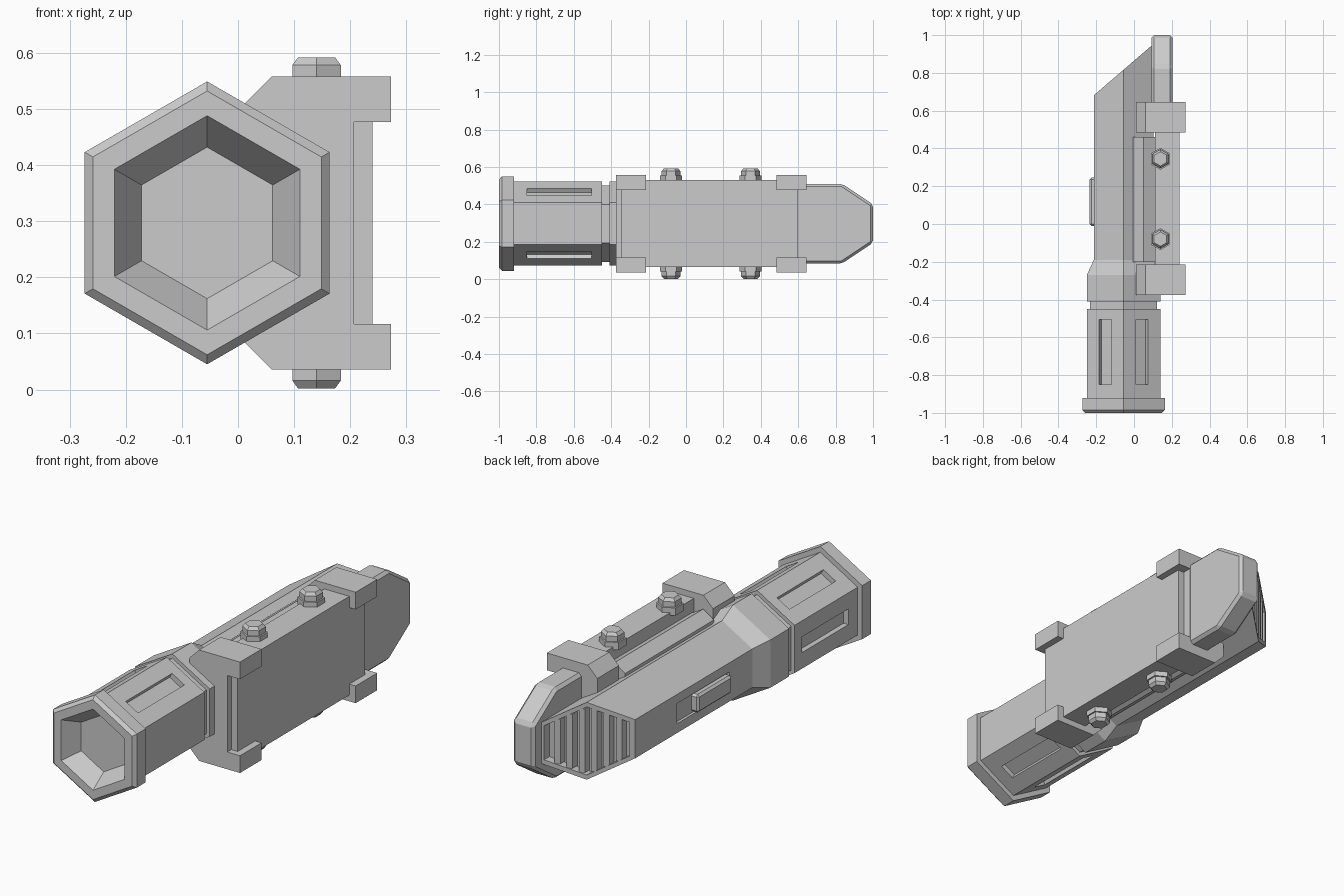
import bpy, bmesh, math
from mathutils import Vector, Matrix

old = bpy.data.objects.get("Cube")
if old:
    bpy.data.objects.remove(old)

CX, CZ = -0.055, 0.297          # barrel axis
APOTHEM = math.cos(math.pi / 6)
SLOPE = 0.86                    # slanted rear cut

grey = bpy.data.materials.new("plain grey")
grey.use_nodes = True
tone = (0.6, 0.6, 0.6, 1)
grey.diffuse_color = tone
grey.node_tree.nodes["Principled BSDF"].inputs["Base Color"].default_value = tone


def make(name, rings, bevel=0):
    """Skin a list of equal-length point rings into a closed solid."""
    bm = bmesh.new()
    loops = [[bm.verts.new(p) for p in ring] for ring in rings]
    n = len(loops[0])
    for a, b in zip(loops, loops[1:]):
        for i in range(n):
            j = (i + 1) % n
            bm.faces.new((a[i], a[j], b[j], b[i]))
    bm.faces.new(loops[0])
    bm.faces.new(loops[-1][::-1])
    bmesh.ops.recalc_face_normals(bm, faces=bm.faces)
    mesh = bpy.data.meshes.new(name)
    bm.to_mesh(mesh)
    bm.free()
    mesh.materials.append(grey)
    obj = bpy.data.objects.new(name, mesh)
    bpy.context.collection.objects.link(obj)
    if bevel:
        mod = obj.modifiers.new("edge bevel", "BEVEL")
        mod.width, mod.segments = bevel, 1
    return obj


def hexagon(r, y, skew=0):
    pts = []
    for k in range(6):
        a = math.radians(30 + 60 * k)
        x = r * math.cos(a)
        pts.append((CX + x, y + skew * x, CZ + r * math.sin(a)))
    return pts


def along_y(name, profile, y0, y1):
    return make(name, [[(x, y, z) for x, z in profile] for y in (y0, y1)])


def box(name, lo, hi, bevel=0):
    rect = [(lo[0], lo[2]), (hi[0], lo[2]), (hi[0], hi[2]), (lo[0], hi[2])]
    return make(name, [[(x, y, z) for x, z in rect] for y in (lo[1], hi[1])], bevel)


def cut(target, cutter):
    cutter.hide_render = True
    cutter.hide_viewport = True
    cutter.display_type = "WIRE"
    mod = target.modifiers.new("cut", "BOOLEAN")
    mod.operation, mod.solver, mod.object = "DIFFERENCE", "EXACT", cutter


# Hexagonal barrel, from the bottom of the front recess to the slanted rear
stations = [(0.135, -0.92), (0.191, -1), (0.235, -1), (0.252, -0.985), (0.252, -0.92),
            (0.225, -0.92), (0.225, -0.45), (0.205, -0.45), (0.205, -0.41),
            (0.225, -0.41), (0.225, -0.27), (0.182, -0.19)]
barrel = make("barrel", [hexagon(r, y) for r, y in stations] + [hexagon(0.182, 0.817, SLOPE)])

# Long grip slots on every face but the one beside the mount
for k in range(1, 6):
    slot = box("grip_slot_cutter", (0.17, -0.85, -0.037), (0.23, -0.505, 0.037))
    slot.data.transform(Matrix.Translation((CX, 0, CZ)) @ Matrix.Rotation(math.radians(60 * k), 4, "Y"))
    cut(barrel, slot)

# Side switch in its shallow track
cut(barrel, box("switch_track_cutter", (-0.26, -0.02, 0.25), (-0.2, 0.37, 0.345)))
box("side_switch", (-0.235, -0.01, 0.255), (-0.19, 0.245, 0.34), 0.01)

# Slanted rear vent with upright slats
cut(barrel, make("vent_cutter", [hexagon(0.16, y, SLOPE) for y in (0.777, 0.9)]))
for i in range(6):
    x0 = -0.112 + i * 0.04
    x1 = x0 + 0.019
    half = 0.166 - max(abs(x0), abs(x1)) * math.tan(math.pi / 6)
    rings = [[(CX + x, y + SLOPE * x, CZ + s * half)
              for x, s in ((x0, -1), (x1, -1), (x1, 1), (x0, 1))] for y in (0.77, 0.812)]
    make("vent_slat", rings)

# Mount plate and the two clamps holding it
box("mount_plate", (0.11, -0.345, 0.065), (0.24, 0.6, 0.53))
half_clamp = [(0.01, 0.211), (0.06, 0.261), (0.273, 0.261), (0.273, 0.18), (0.207, 0.18)]
profile = [(x, CZ + z) for x, z in half_clamp] + [(x, CZ - z) for x, z in reversed(half_clamp)]
for name, y0 in (("front_clamp", -0.375), ("rear_clamp", 0.485)):
    along_y(name, profile, y0, y0 + 0.16)

# Rear blade with tapered tip
half_blade = [(0.5, 0.213), (0.835, 0.213), (1.0, 0.103)]
outline = [(y, CZ + z) for y, z in half_blade] + [(y, CZ - z) for y, z in reversed(half_blade)]
make("rear_blade", [[(x, y, z) for y, z in outline] for x in (0.092, 0.204)], 0.014)

# Mirrored ridge bars and bolts above and below
for side, s in (("upper", 1), ("lower", -1)):
    ridge = [(-0.005, 0.13), (-0.005, 0.168), (0.05, 0.205), (0.115, 0.168), (0.115, 0.08)]
    along_y(side + "_ridge_bar", [(x, CZ + s * z) for x, z in ridge], -0.2, 0.46)
    for y in (-0.08, 0.345):
        rings = []
        for r, h in ((0.058, 0.22), (0.058, 0.256), (0.05, 0.256), (0.05, 0.281), (0.038, 0.295)):
            rings.append([(0.14 + r * math.sin(k * math.pi / 3), y + r * math.cos(k * math.pi / 3),
                           CZ + s * h) for k in range(6)])
        make(side + "_bolt", rings)
